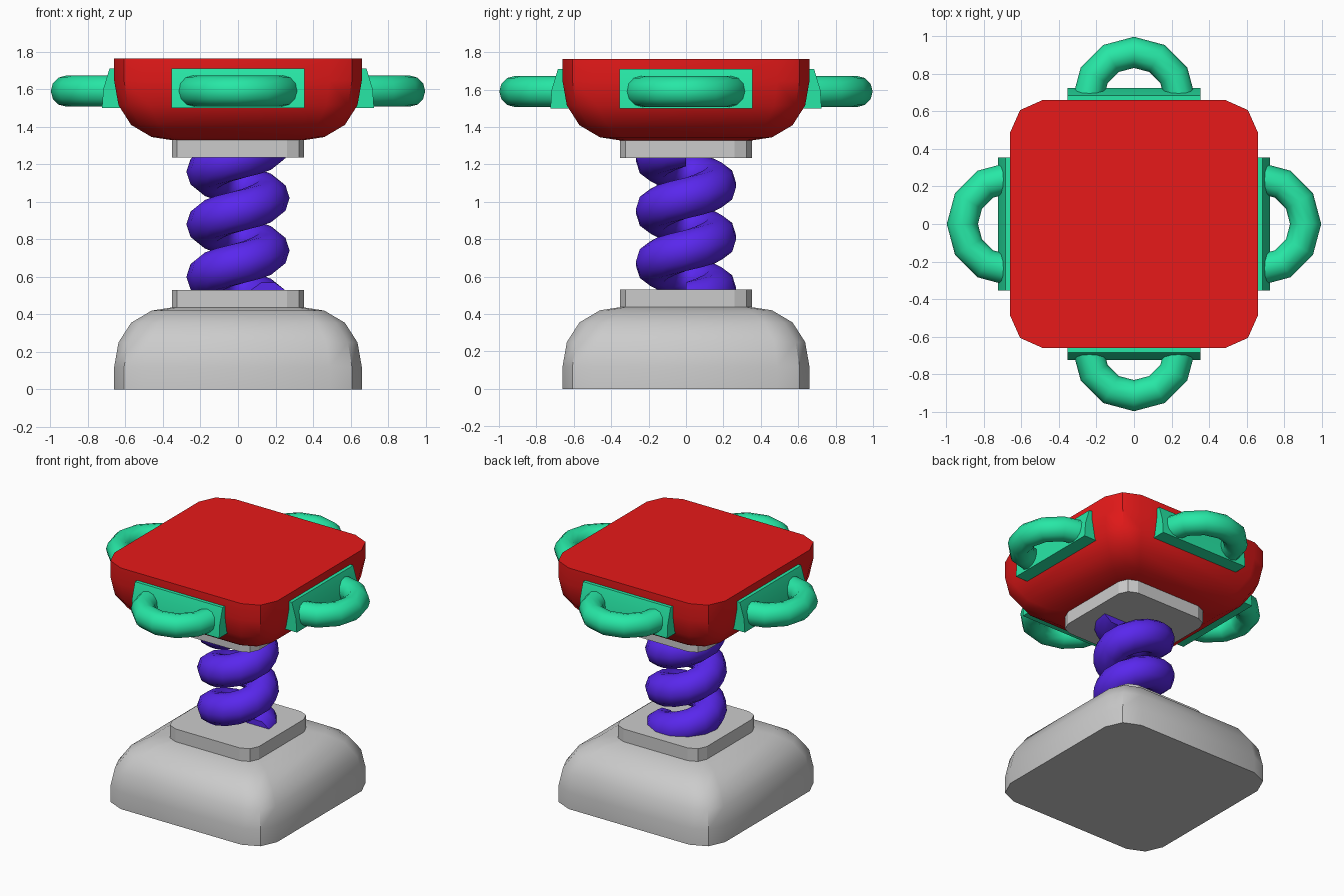
import bpy, bmesh
from math import sin, cos, pi, radians
from mathutils import Matrix, Vector

if "Cube" in bpy.data.objects:
    bpy.data.objects.remove(bpy.data.objects["Cube"])


def material(name, rgb):
    m = bpy.data.materials.new(name)
    m.diffuse_color = (*rgb, 1)
    m.use_nodes = True
    m.node_tree.nodes["Principled BSDF"].inputs["Base Color"].default_value = m.diffuse_color
    return m


RED = material("red", (0.8, 0.01, 0.01))
GREEN = material("green", (0.02, 0.8, 0.38))
BLUE = material("blue", (0.1, 0.02, 0.85))
TOTAL_H = 1.765


def loft(name, rings, mat=None, smooth=35, turn=0):
    """Skin a list of equal-length closed rings, cap both ends."""
    bm = bmesh.new()
    rows = [[bm.verts.new(p) for p in ring] for ring in rings]
    n = len(rows[0])
    for a, b in zip(rows, rows[1:]):
        for i in range(n):
            j = (i + 1) % n
            bm.faces.new((a[i], a[j], b[j], b[i]))
    bm.faces.new(rows[0])
    bm.faces.new(rows[-1])
    bmesh.ops.rotate(bm, verts=bm.verts, cent=(0, 0, 0),
                     matrix=Matrix.Rotation(turn, 3, 'Z'))
    bmesh.ops.recalc_face_normals(bm, faces=bm.faces)
    me = bpy.data.meshes.new(name)
    bm.to_mesh(me)
    bm.free()
    ob = bpy.data.objects.new(name, me)
    bpy.context.collection.objects.link(ob)
    if mat:
        me.materials.append(mat)
    if smooth:
        bpy.ops.object.select_all(action='DESELECT')
        bpy.context.view_layer.objects.active = ob
        ob.select_set(True)
        bpy.ops.object.shade_smooth_by_angle(angle=radians(smooth))
    return ob


def square_ring(h, z):
    """Square of half width h with two-segment rounded corners."""
    pts = []
    for k in range(4):
        r = Matrix.Rotation(k * pi / 2, 3, 'Z')
        for x, y in ((1, 0.74), (0.92, 0.92), (0.74, 1)):
            pts.append(r @ Vector((x * h, y * h, 0)) + Vector((0, 0, z)))
    return pts


def tube_ring(centre, angle, radius, sides):
    """Upright circle whose plane holds z and the radial direction."""
    out = Vector((cos(angle), sin(angle), 0))
    return [centre + radius * (cos(t) * out + sin(t) * Vector((0, 0, 1)))
            for t in (2 * pi * i / sides for i in range(sides))]


# Base and seat share one domed profile, the seat is upside down
DOME = [(0.66, 0), (0.66, 0.12), (0.637, 0.25), (0.57, 0.355),
        (0.46, 0.42), (0.31, 0.443)]
PLATE = [(0.352, 0.435), (0.352, 0.53)]
loft("base", [square_ring(h, z) for h, z in DOME], smooth=40)
loft("lower_plate", [square_ring(h, z) for h, z in PLATE], smooth=0)
loft("upper_plate", [square_ring(h, TOTAL_H - z) for h, z in PLATE], smooth=0)
loft("seat", [square_ring(h, TOTAL_H - z) for h, z in DOME], RED, 40)

# Coil spring, three turns
STEPS, PITCH = 14, 0.28
coil = []
for i in range(STEPS * 3 + 1):
    a = 2 * pi * i / STEPS
    c = Vector((0.16 * cos(a), 0.16 * sin(a), 0.46 + PITCH * i / STEPS))
    coil.append(tube_ring(c, a, 0.115, 10))
loft("spring", coil, BLUE, 50)

# Four handles with mounting brackets
BRACKET = [(0.62, 1.5), (0.725, 1.5), (0.718, 1.6), (0.685, 1.71), (0.62, 1.71)]
for k, side in enumerate(("right", "back", "left", "front")):
    loft(side + "_bracket",
         [[(x, y, z) for x, z in BRACKET] for y in (-0.355, 0.355)],
         GREEN, 30, k * pi / 2)
    arc = []
    for i in range(7):
        a = -pi / 2 + pi * i / 6
        c = Vector((0.67 + 0.245 * cos(a), 0.245 * sin(a), 1.59))
        arc.append(tube_ring(c, a, 0.083, 12))
    loft(side + "_handle", arc, GREEN, 50, k * pi / 2)
